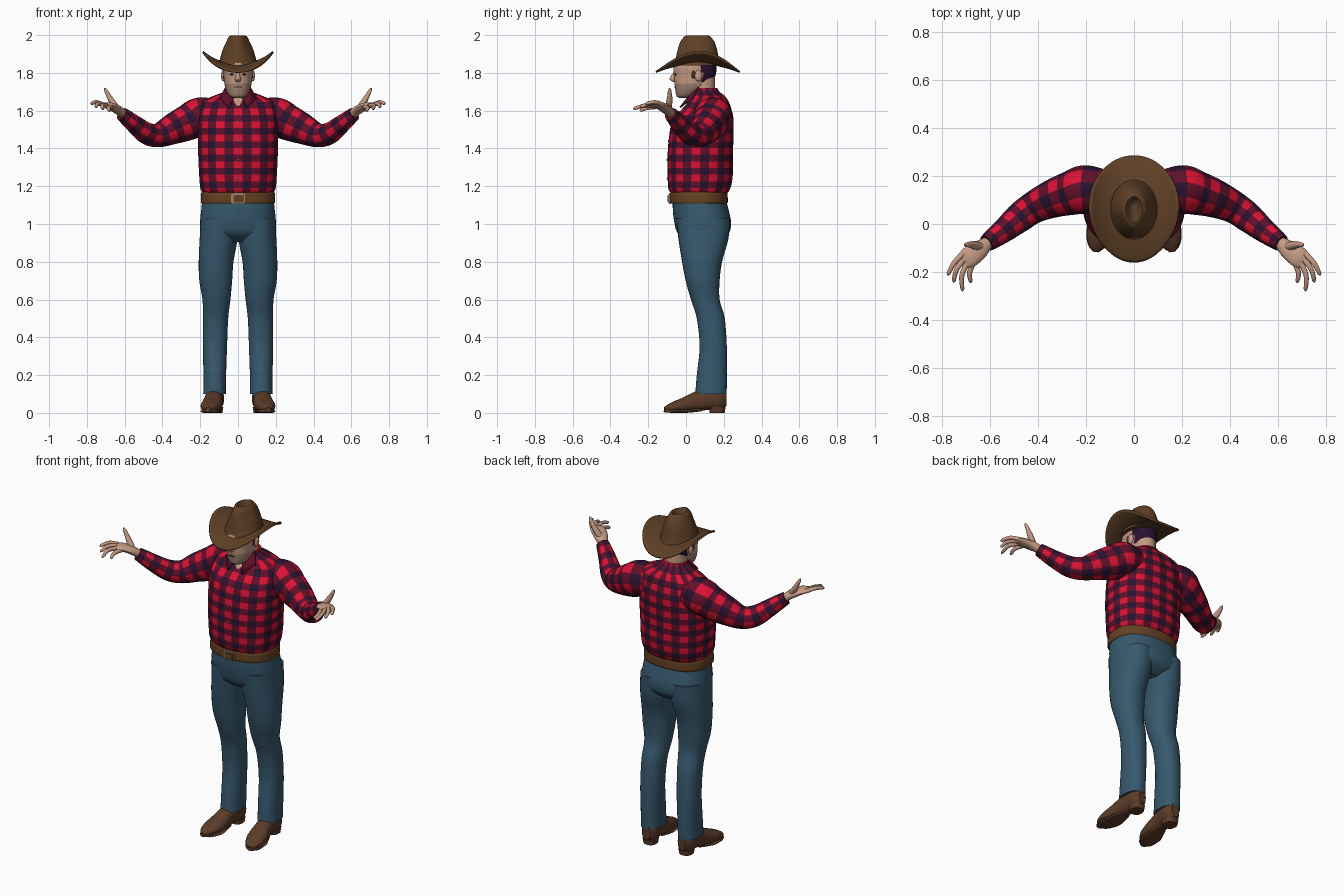
import bpy, bmesh, math
from mathutils import Vector

if "Cube" in bpy.data.objects:
    bpy.data.objects.remove(bpy.data.objects["Cube"])

PALETTE = {
    "bright red": (0.72, 0.006, 0.035), "maroon": (0.12, 0.005, 0.022), "dark navy": (0.022, 0.006, 0.03),
    "skin": (0.56, 0.33, 0.23), "stubble": (0.36, 0.23, 0.17), "denim": (0.038, 0.1, 0.155),
    "belt brown": (0.13, 0.053, 0.016), "hat brown": (0.115, 0.052, 0.02), "boot brown": (0.105, 0.045, 0.022),
    "hair brown": (0.06, 0.025, 0.015)}
MATS = {}
for key, rgb in PALETTE.items():
    MATS[key] = bpy.data.materials.new(key)
    MATS[key].diffuse_color = (*rgb, 1)


def finish(name, bm, mats):
    """Turn a bmesh into a named object."""
    bmesh.ops.recalc_face_normals(bm, faces=bm.faces)
    me = bpy.data.meshes.new(name)
    bm.to_mesh(me)
    bm.free()
    for m in mats:
        me.materials.append(MATS[m])
    ob = bpy.data.objects.new(name, me)
    bpy.context.collection.objects.link(ob)
    return ob


def resample(pts, n):
    """n points at equal spacing along a dense list (first three values are the position)."""
    acc = [0]
    for a, b in zip(pts, pts[1:]):
        acc.append(acc[-1] + math.dist(a[:3], b[:3]))
    out, k = [], 0
    for i in range(n):
        d = acc[-1] * i / (n - 1)
        while k < len(acc) - 2 and acc[k + 1] < d:
            k += 1
        f = (d - acc[k]) / max(acc[k + 1] - acc[k], 1e-9)
        out.append([p + (q - p) * f for p, q in zip(pts[k], pts[k + 1])])
    return out


def spline(keys, n):
    """Catmull-Rom curve through the keys."""
    ks = [keys[0]] + list(keys) + [keys[-1]]
    dense = []
    for a, b, c, d in zip(ks, ks[1:], ks[2:], ks[3:]):
        for s in range(16):
            t = s / 16
            dense.append([0.5 * (2 * q + (r - p) * t + (2 * p - 5 * q + 4 * r - w) * t * t
                          + (3 * q - p - 3 * r + w) * t ** 3) for p, q, r, w in zip(a, b, c, d)])
    dense.append(list(keys[-1]))
    return resample(dense, n)


def tube(name, keys, mats, seg=24, rings=16, flat=False, power=2.0, rule=None, side=1, shape=None):
    """Loft of ellipses; keys are (x, y, z, radius sideways, radius upward/deep)."""
    path = spline([(k[0] * side, *k[1:]) for k in keys], rings)
    bm = bmesh.new()
    loops = []
    for i, p in enumerate(path):
        u, v = Vector((1, 0, 0)), Vector((0, 1, 0))
        if not flat:
            a, b = path[max(i - 1, 0)], path[min(i + 1, rings - 1)]
            t = (Vector(b[:3]) - Vector(a[:3])).normalized()
            u = t.cross(Vector((0, 0, 1))).normalized()
            v = u.cross(t)
        dense = []
        for s in range(193):
            a = -math.pi / 2 + math.tau * s / 192
            c, d = (math.copysign(abs(w) ** (2 / power), w) for w in (math.cos(a), math.sin(a)))
            dense.append(list(Vector(p[:3]) + u * c * p[3] + v * d * p[4]))
        pts = [Vector(q) for q in resample(dense, seg + 1)[:-1]]
        loops.append([bm.verts.new(shape(q) if shape else q) for q in pts])
    for i in range(rings - 1):
        for j in range(seg):
            k = (j + 1) % seg
            f = bm.faces.new((loops[i][j], loops[i][k], loops[i + 1][k], loops[i + 1][j]))
            if rule:
                f.material_index = rule(i, j, f.calc_center_median())
    for loop in (loops[0], loops[-1]):
        f = bm.faces.new(loop)
        if rule:
            f.material_index = rule(0 if loop is loops[0] else rings - 2, 0, f.calc_center_median())
    return finish(name, bm, mats)


def box(name, loc, size, mat):
    bm = bmesh.new()
    bmesh.ops.create_cube(bm, size=1)
    for v in bm.verts:
        v.co = Vector(loc) + Vector(c * s for c, s in zip(v.co, size))
    bmesh.ops.bevel(bm, geom=bm.edges[:], offset=min(size) * 0.25, segments=2, affect='EDGES')
    return finish(name, bm, [mat])


def ball(name, loc, size, mat):
    bm = bmesh.new()
    bmesh.ops.create_uvsphere(bm, u_segments=14, v_segments=10, radius=1)
    for v in bm.verts:
        v.co = Vector(loc) + Vector(c * s for c, s in zip(v.co, size))
    return finish(name, bm, [mat])


def plaid(i, j, c):
    return (i % 8 >= 4) + (2 <= j % 8 < 6)


def shirt_rule(i, j, c):
    # open neck in front, checks elsewhere
    if c.z > 1.625 and c.y < 0.1 and abs(c.x) < (c.z - 1.61) * 0.55:
        return 3
    return plaid(i, j, c)


CHECK = ["bright red", "maroon", "dark navy", "skin"]

# Shirt body
tube("shirt_body", [(0, .07, 1.155, .18, .14), (0, .07, 1.185, .198, .163), (0, .075, 1.25, .205, .172),
                    (0, .075, 1.35, .21, .173), (0, .08, 1.45, .213, .171), (0, .09, 1.55, .212, .162),
                    (0, .11, 1.61, .207, .13), (0, .12, 1.65, .19, .105), (0, .118, 1.68, .125, .085),
                    (0, .105, 1.7, .075, .072), (0, .1, 1.72, .066, .066)],
     CHECK, seg=104, rings=66, flat=True, power=2.4, rule=shirt_rule)
for z, y in ((1.24, -.098), (1.34, -.099), (1.44, -.092), (1.54, -.073)):
    ball("shirt_button", (0, y, z), (.006, .004, .006), "stubble")

# Pelvis of the jeans, belt and buckle
tube("jeans_seat", [(0, .068, 1.15, .186, .138), (0, .077, 1.08, .194, .147), (0, .088, 1.01, .2, .15),
                    (0, .092, .95, .19, .135), (0, .092, .905, .1, .08)], ["denim"], 48, 20, True, 2.4)
tube("belt", [(0, .068, 1.108, .193, .149), (0, .068, 1.112, .197, .153), (0, .068, 1.165, .195, .152),
              (0, .068, 1.17, .19, .147)], ["belt brown"], 56, 8, True, 2.4)
box("buckle_frame", (0, -.086, 1.135), (.076, .014, .056), "stubble")
box("buckle_plate", (.004, -.092, 1.133), (.058, .012, .04), "belt brown")

for s, label in ((1, "left"), (-1, "right")):
    # Sleeve and cuff
    tube(label + "_sleeve", [(.11, .135, 1.575, .085, .085), (.2, .143, 1.57, .102, .1), (.26, .13, 1.54, .093, .096),
                             (.34, .105, 1.505, .08, .083), (.42, .068, 1.47, .067, .064),
                             (.48, .025, 1.478, .062, .058), (.54, -.025, 1.522, .051, .049),
                             (.595, -.066, 1.567, .041, .04), (.615, -.08, 1.582, .036, .036)],
         CHECK, 40, 56, rule=plaid, side=s)
    # Hand with open palm
    tube(label + "_palm", [(.585, -.06, 1.56, .025, .024), (.615, -.083, 1.588, .028, .023),
                           (.645, -.107, 1.61, .04, .022), (.685, -.137, 1.628, .044, .017),
                           (.708, -.155, 1.63, .036, .01)], ["skin"], 20, 12, side=s)
    fingers = (((.715, -.125, 1.632), (.752, -.165, 1.645), (.776, -.212, 1.637)),
               ((.706, -.143, 1.63), (.74, -.19, 1.637), (.752, -.24, 1.62)),
               ((.692, -.155, 1.626), (.718, -.215, 1.628), (.715, -.277, 1.61)),
               ((.67, -.16, 1.62), (.686, -.205, 1.615), (.68, -.243, 1.6)))
    for a, b, c in fingers:
        tip = tuple(c[i] + (c[i] - b[i]) * .05 for i in range(3))
        tube(label + "_finger", [(*a, .013, .012), (*b, .011, .011), (*c, .008, .008), (*tip, .003, .003)],
             ["skin"], 10, 10, side=s)
    tube(label + "_thumb", [(.64, -.095, 1.61, .018, .018), (.668, -.088, 1.65, .017, .016),
                            (.688, -.086, 1.685, .012, .012), (.703, -.087, 1.713, .008, .008),
                            (.706, -.087, 1.72, .003, .003)], ["skin"], 12, 12, side=s)
    # Trouser leg
    tube(label + "_trouser_leg", [(.1, .09, 1.03, .096, .143), (.103, .092, .92, .1, .132), (.116, .085, .8, .092, .106),
                                  (.118, .088, .7, .087, .09), (.114, .102, .6, .074, .076),
                                  (.119, .131, .5, .067, .074), (.122, .144, .35, .064, .072),
                                  (.123, .137, .2, .06, .08), (.124, .132, .1, .06, .083)],
         ["denim"], 32, 36, True, 2.2, side=s)
    # Boot, sole and heel
    tube(label + "_boot", [(.118, .213, .075, .025, .04), (.12, .18, .075, .046, .06), (.125, .12, .075, .047, .06),
                           (.13, .06, .062, .048, .052), (.137, 0, .045, .055, .04), (.147, -.05, .035, .052, .03),
                           (.156, -.09, .026, .036, .02), (.16, -.114, .021, .012, .009)],
         ["boot brown"], 24, 24, power=2.3, side=s)
    tube(label + "_sole", [(.128, .08, .018, .03, .01), (.137, 0, .009, .054, .009), (.147, -.05, .009, .053, .009),
                           (.156, -.09, .01, .038, .009), (.16, -.116, .012, .012, .008)],
         ["boot brown"], 20, 16, power=4, side=s)
    tube(label + "_heel", [(.12 , .165, 0, .037, .04), (.12, .165, .03, .042, .044)],
         ["boot brown"], 24, 3, True, 2.5, side=s)
    # Collar flap
    bm = bmesh.new()
    bm.faces.new([bm.verts.new((x * s, y, z)) for x, y, z in
                  ((.066, .07, 1.72), (.018, .02, 1.675), (.045, -.028, 1.615), (.098, .03, 1.66))])
    flap = finish(label + "_collar_flap", bm, ["maroon"])
    flap.modifiers.new("thickness", 'SOLIDIFY').thickness = .008
    # Ear, sideburn, eye
    ball(label + "_ear", (s * .079, .066, 1.785), (.011, .02, .03), "skin")
    ball(label + "_sideburn", (s * .073, .04, 1.8), (.008, .014, .032), "hair brown")
    ball(label + "_eye", (s * .032, -.056, 1.792), (.013, .005, .005), "hair brown")


def face_rule(i, j, c):
    # hair at the back, stubble on the jaw, skin elsewhere
    if c.y > .085 and c.z > 1.755:
        return 2
    return 1 if c.z < 1.748 and c.y < .06 else 0


# Neck and head
tube("neck", [(0, .1, 1.6, .06, .065), (0, .09, 1.68, .06, .066), (0, .085, 1.78, .063, .068)], ["skin"], 28, 8, True)
tube("head", [(0, -.012, 1.667, .022, .022), (0, -.003, 1.677, .045, .047), (0, .022, 1.72, .067, .08),
              (0, .045, 1.78, .076, .108), (0, .047, 1.84, .079, .112), (0, .05, 1.9, .05, .08)],
     ["skin", "stubble", "dark navy"], 40, 26, True, 2.2, rule=face_rule)
tube("nose", [(0, -.05, 1.81, .008, .01), (0, -.066, 1.785, .011, .014), (0, -.07, 1.765, .016, .017),
              (0, -.056, 1.752, .01, .01)], ["skin"], 14, 10, True)
box("mouth", (0, -.0615, 1.725), (.04, .006, .005), "hair brown")


def crown_shape(p):
    # pinch the front of the crown
    if p.y < .05 and p.z > 1.86:
        p.x *= 1 - .35 * min((.05 - p.y) / .1, 1) * min((p.z - 1.86) / .08, 1)
    return p


# Hat crown with a sunken crease
tube("hat_crown", [(0, .06, 1.838, .104, .125), (0, .06, 1.87, .096, .115), (0, .06, 1.92, .082, .105),
                   (0, .06, 1.965, .062, .09), (0, .06, 1.995, .046, .066), (0, .06, 1.998, .034, .054),
                   (0, .062, 1.975, .018, .042), (0, .064, 1.965, .006, .03)],
     ["hat brown"], 40, 30, True, shape=crown_shape)

# Hat brim, curled up at the sides and dipping front and back
bm = bmesh.new()
N, loops = 64, []
for r in range(9):
    f = .5 + .5 * r / 8
    loop = []
    for k in range(N):
        a = math.tau * k / N
        x = .186 * f * math.cos(a) * (1 + .06 * math.sin(a))
        y = .222 * f * math.sin(a)
        z = 1.85 - .045 * (y / .222) ** 2 + .062 * (abs(x) / .186) ** 2.6
        loop.append(bm.verts.new((x, .0625 + y, z)))
    loops.append(loop)
for a, b in zip(loops, loops[1:]):
    for k in range(N):
        bm.faces.new((a[k], a[(k + 1) % N], b[(k + 1) % N], b[k]))
brim = finish("hat_brim", bm, ["hat brown"])
mod = brim.modifiers.new("thickness", 'SOLIDIFY')
mod.thickness, mod.offset = .01, 0

# Smooth shading with sharp edges kept
for ob in bpy.context.collection.objects:
    ob.select_set(True)
    bpy.context.view_layer.objects.active = ob
bpy.ops.object.shade_smooth_by_angle(angle=math.radians(40))

for m in bpy.data.materials:
    if m.users and not m.is_grease_pencil:
        m.use_nodes = True
        m.node_tree.nodes["Principled BSDF"].inputs["Base Color"].default_value = m.diffuse_color
